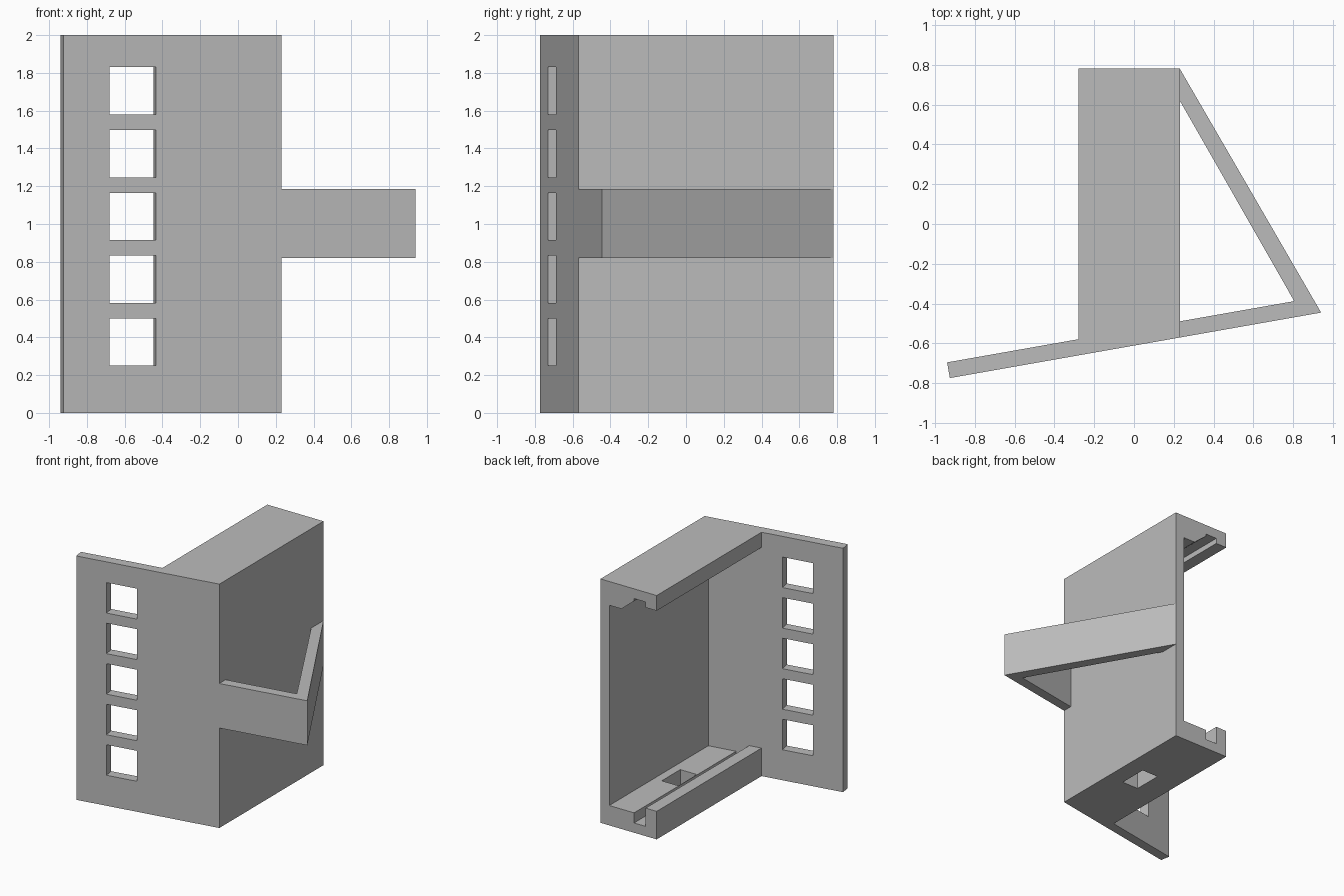
import bpy
import bmesh
import math
from mathutils import Matrix, Vector

default = bpy.data.objects.get("Cube")
if default:
    bpy.data.objects.remove(default, do_unlink=True)

grey = bpy.data.materials.new("light_grey")
grey.use_nodes = True
colour = (0.5, 0.5, 0.5, 1)
grey.diffuse_color = colour
grey.node_tree.nodes["Principled BSDF"].inputs["Base Color"].default_value = colour

TILT = math.radians(10)
WALL = 0.08
RIGHT, LEFT, BACK, TOP = 0.23, -0.28, 0.78, 2.0


def front_y(x):
    """Outer face of the slanted front panel."""
    return -0.445 + (x - 0.94) * math.tan(TILT)


def inner_y(x):
    return front_y(x) + WALL / math.cos(TILT)


def loft(name, start, end):
    """Solid between two matching outlines."""
    bm = bmesh.new()
    a = [bm.verts.new(p) for p in start]
    b = [bm.verts.new(p) for p in end]
    bm.faces.new(a)
    bm.faces.new(b[::-1])
    for i in range(len(a)):
        j = (i + 1) % len(a)
        bm.faces.new((a[i], b[i], b[j], a[j]))
    bmesh.ops.recalc_face_normals(bm, faces=bm.faces)
    mesh = bpy.data.meshes.new(name)
    bm.to_mesh(mesh)
    bm.free()
    mesh.materials.append(grey)
    obj = bpy.data.objects.new(name, mesh)
    bpy.context.collection.objects.link(obj)
    return obj


def upright(name, outline, z0, z1):
    return loft(name, [(x, y, z0) for x, y in outline], [(x, y, z1) for x, y in outline])


def cut(target, cutter):
    cutter.hide_render = True
    mod = target.modifiers.new("opening", 'BOOLEAN')
    mod.operation = 'DIFFERENCE'
    mod.solver = 'EXACT'
    mod.object = cutter
    bpy.context.view_layer.objects.active = target
    bpy.ops.object.modifier_apply(modifier=mod.name)
    bpy.data.objects.remove(cutter, do_unlink=True)


# Housing: side wall with a grooved rail at top and bottom, open to the back
ramp, groove, lip = 0.04, -0.075, -0.18
profile = [
    (RIGHT, 0), (LEFT, 0), (LEFT, 0.23), (lip, 0.23), (lip, WALL),
    (groove, WALL), (groove, 0.163), (RIGHT - WALL, 0.163),
    (RIGHT - WALL, TOP - 0.195), (ramp, TOP - 0.195),
    (groove, TOP - 0.1), (groove, TOP - WALL), (lip, TOP - WALL),
    (lip, TOP - 0.125), (LEFT, TOP - 0.125), (LEFT, TOP), (RIGHT, TOP),
]
housing = loft("housing", [(x, inner_y(x), z) for x, z in profile],
               [(x, BACK, z) for x, z in profile])

# Rectangular opening through the bottom rail
cut(housing, upright("floor_cutter",
                     [(-0.07, -0.04), (0.08, -0.04), (0.08, 0.2), (-0.07, 0.2)], -0.1, 0.4))

# Slanted front panel
edge = -0.925
panel = upright("front_panel", [
    (edge, front_y(edge)), (RIGHT, front_y(RIGHT)), (RIGHT, inner_y(RIGHT)),
    (edge - WALL * math.sin(TILT), front_y(edge) + WALL * math.cos(TILT))], 0, TOP)

# Column of five square windows, cut square to the panel
mid = -0.5575
for i in range(5):
    centre = Vector((mid, front_y(mid), 0.375 + i * 0.3325))
    window = upright("window_cutter", [
        (-0.125, -0.2), (0.125, -0.2), (0.125, 0.2), (-0.125, 0.2)], -0.125, 0.125)
    window.data.transform(Matrix.Translation(centre) @ Matrix.Rotation(TILT, 4, 'Z'))
    cut(panel, window)

# Triangular side bracket: arm in line with the panel, strut back to the wall
tip, inner_tip = (0.94, front_y(0.94)), (0.805, inner_y(0.805))
low, high = 0.82, 1.185
upright("bracket_arm", [(RIGHT, front_y(RIGHT)), tip, inner_tip,
                        (RIGHT, inner_y(RIGHT))], low, high)
upright("bracket_strut", [tip, (RIGHT, BACK), (RIGHT, 0.62), inner_tip], low, high)
